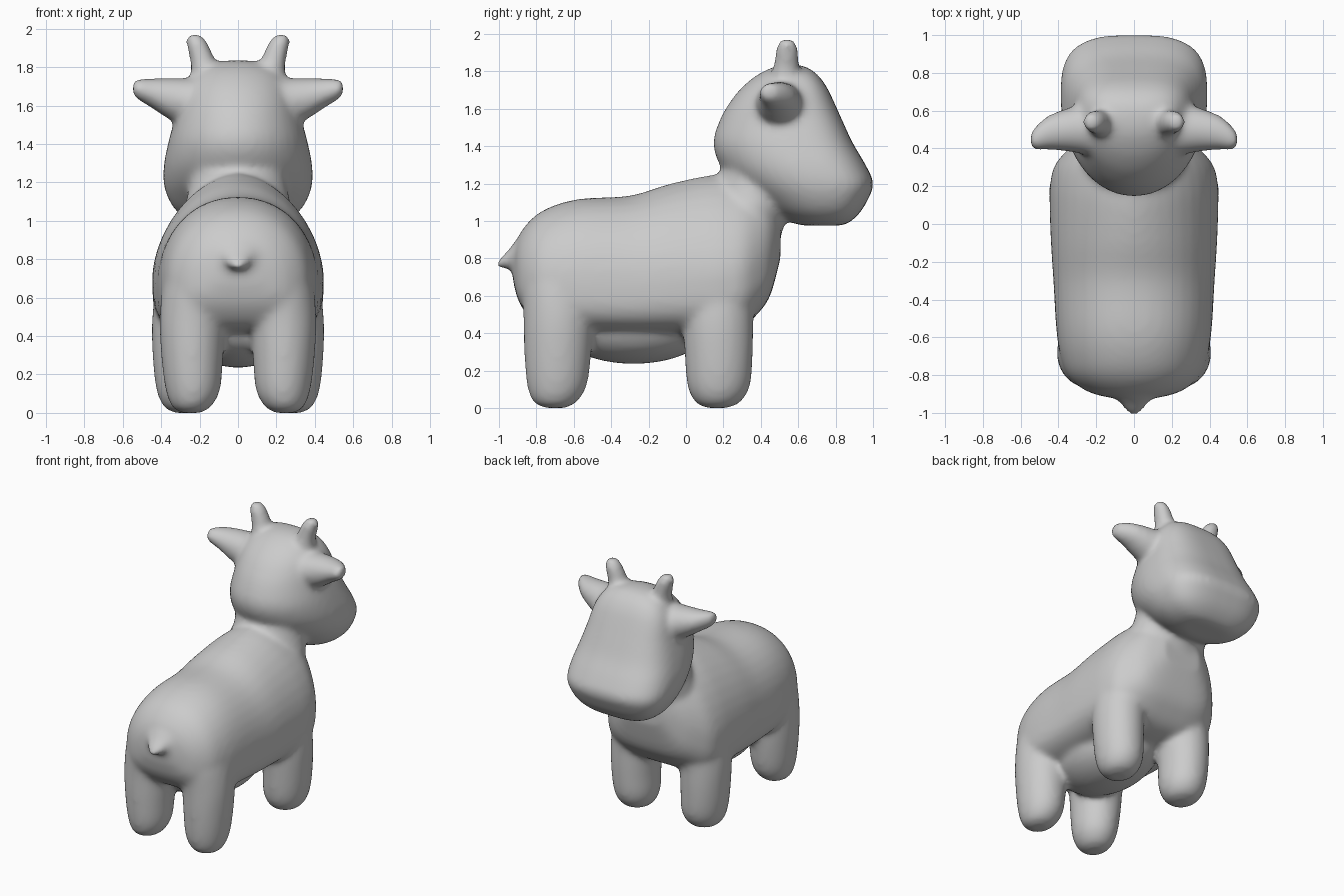
import bpy, bmesh, math
from mathutils import Vector

bm = bmesh.new()
SEG = 40


def power(v, e):
    return math.copysign(abs(v) ** (2 / e), v)


def refine(rows, n=4):
    """Catmull-Rom interpolation between rows of numbers."""
    out = []
    for i in range(len(rows) - 1):
        p0, p1, p2, p3 = (rows[max(i - 1, 0)], rows[i], rows[i + 1], rows[min(i + 2, len(rows) - 1)])
        for k in range(n):
            t = k / n
            out.append([.5 * (2 * b + (c - a) * t + (2 * a - 5 * b + 4 * c - d) * t * t
                              + (3 * b - a - 3 * c + d) * t ** 3)
                        for a, b, c, d in zip(p0, p1, p2, p3)])
    return out + [rows[-1]]


def skin(rings):
    """Bridge closed rings of points and cap both ends."""
    vs = [[bm.verts.new(p) for p in r] for r in rings]
    for a, b in zip(vs, vs[1:]):
        for i in range(SEG):
            j = (i + 1) % SEG
            bm.faces.new((a[i], a[j], b[j], b[i]))
    bm.faces.new(vs[0][::-1])
    bm.faces.new(vs[-1])


def section(ra, lo, hi, mid, e_lo, e_hi):
    """Superellipse, half width ra, different above and below its widest level."""
    pts = []
    for i in range(SEG):
        t = 2 * math.pi * i / SEG
        c, s = math.cos(t), math.sin(t)
        e = e_hi if s >= 0 else e_lo
        pts.append((ra * power(c, e), mid + (hi - mid if s >= 0 else mid - lo) * power(s, e)))
    return pts


def limb(axis, rings, mirror=True):
    """Tube along an axis; ring = (x, y, z, radius a, radius b)."""
    a, b = [(1, 2), (0, 2), (0, 1)][axis]
    for side in ((1, -1) if mirror else (1,)):
        out = []
        for x, y, z, ra, rb in refine(rings):
            ring = []
            for i in range(SEG):
                t = 2 * math.pi * i / SEG
                p = Vector((x, y, z))
                p[a] += ra * math.cos(t)
                p[b] += rb * math.sin(t)
                p.x *= side
                ring.append(p)
            out.append(ring)
        skin(out)


# Torso: y, bottom, top, half width, roundness of the back
torso = [(-.925, .68, .83, .10, 2), (-.89, .56, .93, .24, 2.1), (-.81, .46, 1.025, .345, 2.15),
         (-.70, .42, 1.085, .39, 2.15), (-.55, .40, 1.12, .412, 2.15), (-.30, .39, 1.135, .427, 2.05),
         (-.10, .39, 1.195, .44, 1.9), (.10, .39, 1.24, .447, 1.78), (.20, .40, 1.245, .445, 1.75),
         (.30, .43, 1.235, .425, 1.75), (.38, .50, 1.21, .365, 1.8), (.45, .60, 1.17, .28, 1.9),
         (.505, .80, 1.06, .15, 2)]
skin([[(a, y, b) for a, b in section(w, lo, hi, lo + .36 * (hi - lo), 3.4, e)]
      for y, lo, hi, w, e in refine(torso)])

# Hanging belly
limb(1, [(0, -.28 - .42 * math.cos(t), .45, .29 * math.sin(t), .215 * math.sin(t))
         for t in [.1 + i * (math.pi - .2) / 10 for i in range(11)]], False)

# Neck
limb(2, [(0, .28, .85, .28, .2), (0, .34, 1.05, .28, .21), (0, .37, 1.2, .25, .21),
         (0, .42, 1.35, .24, .2)], False)

# Head: z, back, front, half width
head = [(.975, .62, .84, .17), (1.0, .54, .885, .25), (1.05, .45, .935, .32),
        (1.12, .36, .975, .365), (1.2, .26, 1.003, .388), (1.3, .18, .96, .385),
        (1.42, .145, .89, .36), (1.55, .185, .83, .325), (1.65, .245, .785, .30),
        (1.72, .305, .75, .27), (1.78, .38, .705, .22), (1.82, .46, .65, .14),
        (1.835, .52, .60, .06)]
skin([[(a, b, z) for a, b in section(w, lo, hi, lo + .58 * (hi - lo), 2, 3)]
      for z, lo, hi, w in refine(head)])

# Front legs, hind legs
limb(2, [(.275, .165, 0, .055, .055), (.275, .17, .03, .11, .12), (.275, .175, .12, .15, .168),
         (.283, .175, .3, .162, .183), (.275, .17, .5, .172, .192), (.225, .17, .7, .19, .21),
         (.17, .16, .85, .17, .2)])
limb(2, [(.245, -.7, 0, .05, .055), (.242, -.7, .03, .10, .115), (.235, -.69, .12, .142, .16),
         (.238, -.685, .3, .162, .18), (.233, -.68, .5, .175, .19), (.195, -.67, .7, .19, .21),
         (.16, -.64, .85, .17, .2)])

# Ears
limb(0, [(.2, .5, 1.62, .14, .12), (.33, .5, 1.63, .12, .115), (.45, .485, 1.665, .092, .078),
         (.52, .455, 1.685, .065, .055), (.55, .44, 1.69, .035, .035)])

# Horns
limb(2, [(.16, .53, 1.72, .085, .085), (.18, .535, 1.82, .068, .07), (.205, .54, 1.9, .06, .062),
         (.222, .54, 1.95, .05, .05), (.228, .54, 1.975, .025, .025)])

# Tail
limb(1, [(0, -.82, .83, .19, .13), (0, -.90, .82, .125, .085), (0, -.95, .795, .075, .05),
         (0, -1.0, .77, .035, .026), (0, -1.01, .768, .015, .012)], False)

bmesh.ops.recalc_face_normals(bm, faces=bm.faces)
mesh = bpy.data.meshes.new("calf")
bm.to_mesh(mesh)
bm.free()
calf = bpy.data.objects.new("calf", mesh)
bpy.context.collection.objects.link(calf)

# Fuse all parts into one soft skin
fuse = calf.modifiers.new("fuse", 'REMESH')
fuse.mode = 'VOXEL'
fuse.voxel_size = .018
fuse.use_smooth_shade = True
soft = calf.modifiers.new("soften", 'SMOOTH')
soft.factor = .5
soft.iterations = 14
